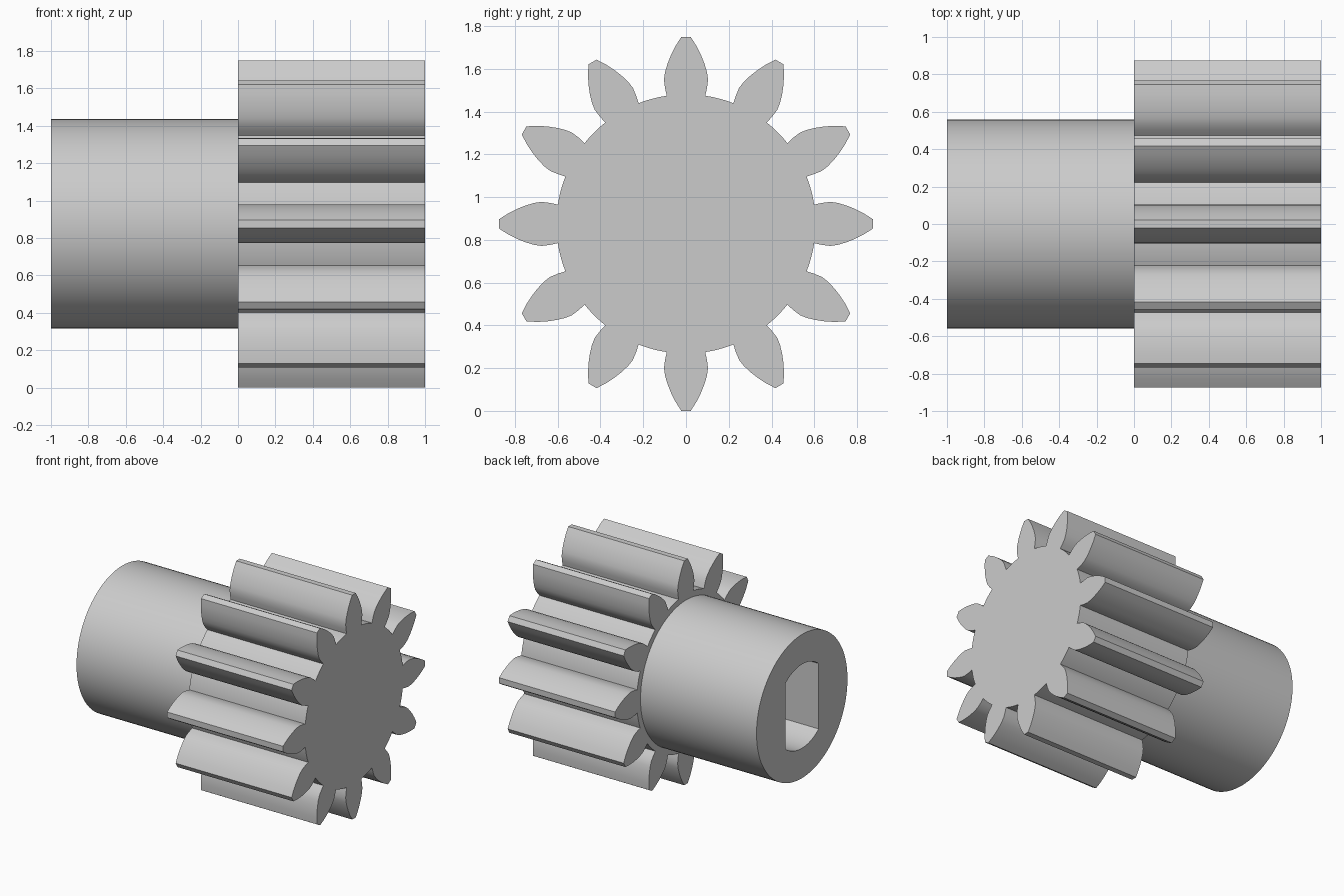
import bpy
import bmesh
from math import sin, cos, pi, acos, asin, radians

if "Cube" in bpy.data.objects:
    bpy.data.objects.remove(bpy.data.objects["Cube"], do_unlink=True)

AXIS_Z = 0.875      # height of the shaft axis
TEETH = 12
ROOT_R = 0.606

steel = bpy.data.materials.new("light grey metal")
steel.use_nodes = True
GREY = (0.6, 0.6, 0.6, 1)
steel.diffuse_color = GREY
steel.node_tree.nodes["Principled BSDF"].inputs["Base Color"].default_value = GREY


def arc(radius, start, end, steps):
    """Points on a circle about the shaft axis, both ends included."""
    angles = [start + (end - start) * i / steps for i in range(steps + 1)]
    return [(radius * cos(a), radius * sin(a)) for a in angles]


def prism(name, loops, x0, x1):
    """Extrude closed (y, z) outlines along x; inner outlines become holes."""
    bm = bmesh.new()
    for loop in loops:
        verts = [bm.verts.new((x0, y, z + AXIS_Z)) for y, z in loop]
        for a, b in zip(verts, verts[1:] + verts[:1]):
            bm.edges.new((a, b))
    bmesh.ops.triangle_fill(bm, edges=bm.edges[:], use_beauty=True)
    ext = bmesh.ops.extrude_face_region(bm, geom=bm.faces[:])
    moved = [v for v in ext["geom"] if isinstance(v, bmesh.types.BMVert)]
    bmesh.ops.translate(bm, verts=moved, vec=(x1 - x0, 0, 0))
    bmesh.ops.recalc_face_normals(bm, faces=bm.faces[:])
    mesh = bpy.data.meshes.new(name)
    bm.to_mesh(mesh)
    bm.free()
    mesh.materials.append(steel)
    obj = bpy.data.objects.new(name, mesh)
    bpy.context.collection.objects.link(obj)
    bpy.ops.object.select_all(action="DESELECT")
    obj.select_set(True)
    bpy.context.view_layer.objects.active = obj
    bpy.ops.object.shade_smooth_by_angle(angle=radians(25))
    return obj


# Gear: one tooth flank (distance from axis, half width), mirrored and repeated
flank = [(0.599, 0.09), (0.635, 0.098), (0.675, 0.103), (0.71, 0.098),
         (0.75, 0.086), (0.79, 0.07), (0.83, 0.05), (0.874, 0.022)]
tooth = [(r, -w) for r, w in flank] + [(r, w) for r, w in reversed(flank)]
half_root = asin(flank[0][1] / ROOT_R)
pitch = 2 * pi / TEETH
outline = []
for i in range(TEETH):
    a = i * pitch
    outline += [(r * cos(a) - w * sin(a), r * sin(a) + w * cos(a)) for r, w in tooth]
    outline += arc(ROOT_R, a + half_root, a + pitch - half_root, 6)[1:-1]
prism("gear", [outline], 0, 1)

# Hub: round sleeve with a flat-sided shaft bore
BORE_R, BORE_HALF = 0.327, 0.205
corner = acos(BORE_HALF / BORE_R)
bore = (arc(BORE_R, corner, pi - corner, 20)
        + arc(BORE_R, pi + corner, 2 * pi - corner, 20))
prism("hub", [arc(0.56, 0, 2 * pi, 96)[:-1], bore], -1, 0)
